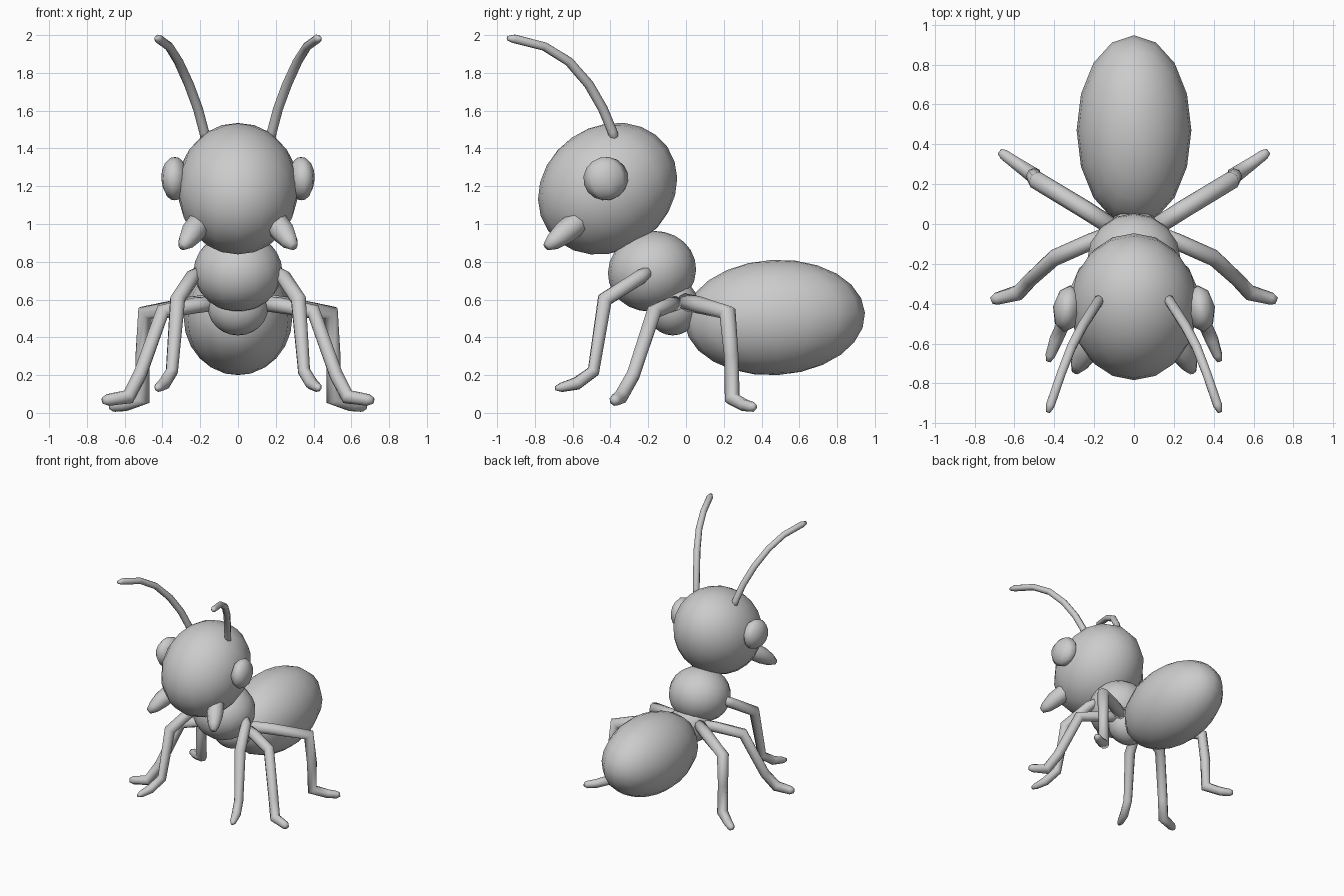
import bpy, bmesh, math
from mathutils import Vector, Matrix

if "Cube" in bpy.data.objects:
    bpy.data.objects.remove(bpy.data.objects["Cube"])


def finish(name, bm):
    bmesh.ops.recalc_face_normals(bm, faces=bm.faces)
    mesh = bpy.data.meshes.new(name)
    bm.to_mesh(mesh)
    bm.free()
    for p in mesh.polygons:
        p.use_smooth = True
    ob = bpy.data.objects.new(name, mesh)
    bpy.context.collection.objects.link(ob)
    return ob


def ellipsoid(name, centre, radii, tilt=0.0, seg=16, rings=12, turn=0.0):
    """Sphere scaled to radii, tilted about x (degrees), turned about z."""
    bm = bmesh.new()
    m = (Matrix.Translation(centre) @ Matrix.Rotation(math.radians(turn), 4, 'Z')
         @ Matrix.Rotation(math.radians(tilt), 4, 'X') @ Matrix.Diagonal((*radii, 1)))
    bmesh.ops.create_uvsphere(bm, u_segments=seg, v_segments=rings, radius=1, matrix=m)
    return finish(name, bm)


def tube(name, path, side=1, n=8):
    """Tapered tube through (x, y, z, radius) points, mirrored by side."""
    pts = [Vector((p[0] * side, p[1], p[2])) for p in path]
    bm = bmesh.new()
    rings = []
    normal = None
    for i, p in enumerate(pts):
        a = (p - pts[max(i - 1, 0)]).normalized()
        b = (pts[min(i + 1, len(pts) - 1)] - p).normalized()
        t = (a + b).normalized()
        if normal is None:
            normal = t.orthogonal()
        normal = (normal - t * normal.dot(t)).normalized()
        other = t.cross(normal)
        r = path[i][3]
        rings.append([bm.verts.new(p + r * (normal * math.cos(k * math.tau / n)
                                            + other * math.sin(k * math.tau / n)))
                      for k in range(n)])
    for r0, r1 in zip(rings, rings[1:]):
        for k in range(n):
            bm.faces.new((r0[k], r0[(k + 1) % n], r1[(k + 1) % n], r1[k]))
    bm.faces.new(rings[0])
    bm.faces.new(rings[-1])
    return finish(name, bm)


# Body
ellipsoid("head", (0, -0.415, 1.187), (0.322, 0.386, 0.33), tilt=35)
ellipsoid("thorax", (0, -0.18, 0.75), (0.235, 0.235, 0.212), tilt=15)
ellipsoid("waist", (0, -0.07, 0.56), (0.16, 0.14, 0.15))
ellipsoid("abdomen", (0, 0.47, 0.505), (0.288, 0.478, 0.305), tilt=3)

# Paired tube parts: x, y, z, radius
parts = {
    "antenna": [(.17, -.375, 1.44, .026), (.18, -.39, 1.49, .026), (.212, -.44, 1.61, .026),
                (.26, -.515, 1.74, .026), (.315, -.62, 1.86, .025), (.365, -.75, 1.94, .024),
                (.42, -.91, 1.98, .024), (.432, -.945, 1.984, .012)],
    "mandible": [(.17, -.53, 1.04, .05), (.205, -.585, 1.0, .066), (.245, -.65, .95, .062),
                 (.275, -.705, .905, .045), (.295, -.74, .88, .022)],
    "front_leg": [(.19, -.18, .76, .025), (.24, -.24, .72, .04), (.32, -.43, .60, .042),
                  (.35, -.49, .22, .034), (.39, -.58, .155, .034), (.42, -.66, .135, .025),
                  (.43, -.69, .13, .012)],
    "middle_leg": [(.12, -.05, .58, .04), (.22, -.09, .57, .042), (.40, -.17, .535, .042),
                   (.52, -.28, .2, .038), (.58, -.345, .085, .04), (.69, -.375, .068, .032),
                   (.715, -.385, .065, .018)],
    "hind_leg": [(.10, -.02, .59, .045), (.25, .075, .57, .046), (.49, .22, .53, .046),
                 (.505, .24, .3, .038), (.505, .245, .075, .042), (.60, .31, .04, .033),
                 (.655, .35, .032, .028), (.675, .365, .033, .015)],
}
for side, tag in ((1, "right"), (-1, "left")):
    ellipsoid(tag + "_eye", (side * 0.335, -0.425, 1.24), (0.072, 0.12, 0.115),
              tilt=15, seg=8, rings=8, turn=side * 8)
    for part, path in parts.items():
        tube(tag + "_" + part, path, side)
